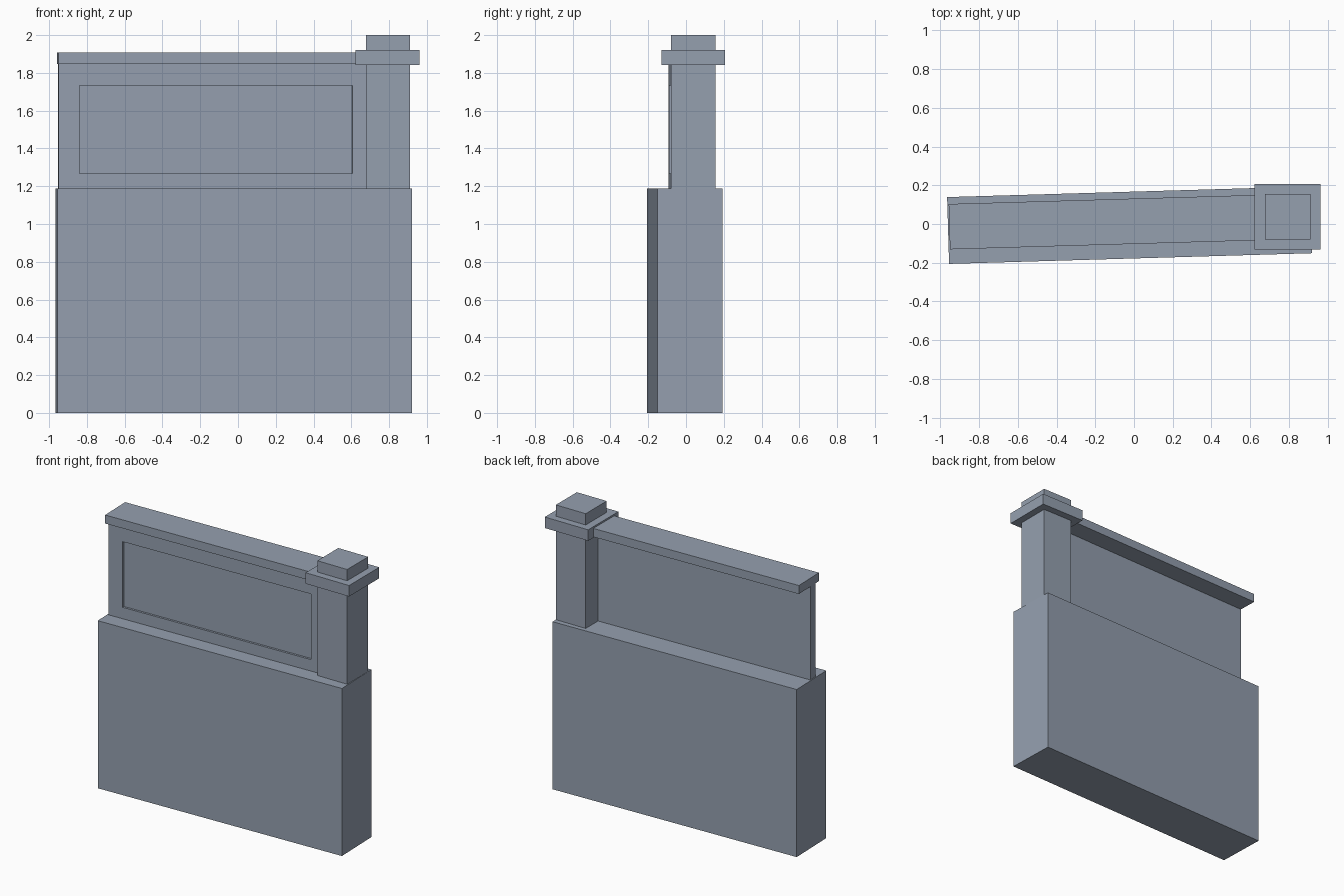
import bpy, bmesh, math
from mathutils import Matrix

if "Cube" in bpy.data.objects:
    bpy.data.objects.remove(bpy.data.objects["Cube"])

stone = bpy.data.materials.new("blue_grey_stone")
stone.diffuse_color = (0.30, 0.35, 0.43, 1)
stone.use_nodes = True
stone.node_tree.nodes["Principled BSDF"].inputs["Base Color"].default_value = stone.diffuse_color

# The wall runs slightly askew, the post is square to the axes
SKEW = Matrix.Translation((-0.0225, -0.006, 0)) @ Matrix.Rotation(math.radians(1.68), 4, 'Z')


def box(name, x, y, z, matrix=Matrix(), recess=None):
    """Box from (min, max) ranges; recess = (x range, z range, depth) in the front face."""
    bm = bmesh.new()
    bmesh.ops.create_cube(bm, size=1)
    for v in bm.verts:
        v.co = [r[0] if c < 0 else r[1] for c, r in zip(v.co, (x, y, z))]
    bm.normal_update()
    if recess:
        rx, rz, depth = recess
        front = min(bm.faces, key=lambda f: f.calc_center_median().y)
        mid = front.calc_center_median()

        def snap():
            for v in front.verts:
                v.co.x = rx[0] if v.co.x < mid.x else rx[1]
                v.co.z = rz[0] if v.co.z < mid.z else rz[1]
        for step in (0, depth):
            bmesh.ops.inset_region(bm, faces=[front], thickness=0.02)
            snap()
            for v in front.verts:
                v.co.y = y[0] + step
    bm.transform(matrix)
    bmesh.ops.recalc_face_normals(bm, faces=bm.faces)
    mesh = bpy.data.meshes.new(name)
    bm.to_mesh(mesh)
    bm.free()
    mesh.materials.append(stone)
    obj = bpy.data.objects.new(name, mesh)
    bpy.context.collection.objects.link(obj)
    return obj


# Skewed wall: base block, thin upper wall with recessed panel, coping
box("wall_base", (-0.938, 0.938), (-0.1725, 0.1725), (0, 1.187), SKEW)
box("parapet_panel", (-0.931, 0.71), (-0.0605, 0.003), (1.187, 1.848), SKEW,
    recess=((-0.82, 0.626), (1.268, 1.733), 0.015))
box("coping", (-0.931, 0.71), (-0.0975, 0.1365), (1.848, 1.908), SKEW)

# Post with cap slab and top block
box("post", (0.677, 0.911), (-0.079, 0.156), (1.187, 1.842))
box("post_cap", (0.622, 0.962), (-0.131, 0.207), (1.842, 1.92))
box("post_top_block", (0.677, 0.911), (-0.079, 0.156), (1.92, 2.0))
